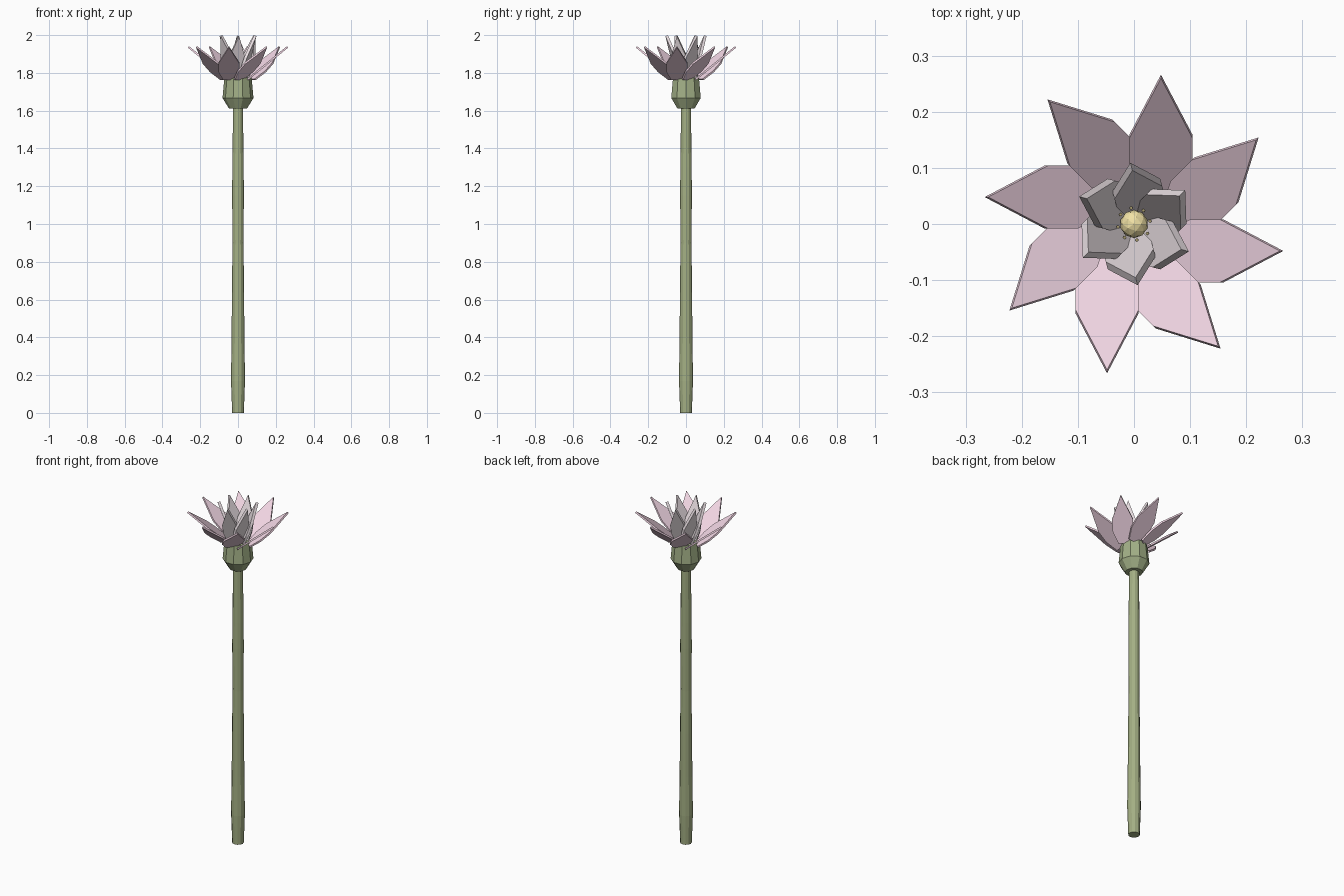
import bpy, bmesh, math
from mathutils import Vector

if "Cube" in bpy.data.objects:
    bpy.data.objects.remove(bpy.data.objects["Cube"])


def material(name, rgb):
    m = bpy.data.materials.new(name)
    m.diffuse_color = (*rgb, 1)
    m.use_nodes = True
    m.node_tree.nodes["Principled BSDF"].inputs["Base Color"].default_value = m.diffuse_color
    return m


def finish(bm, name, mat):
    bmesh.ops.recalc_face_normals(bm, faces=bm.faces)
    me = bpy.data.meshes.new(name)
    bm.to_mesh(me)
    bm.free()
    me.materials.append(mat)
    ob = bpy.data.objects.new(name, me)
    bpy.context.collection.objects.link(ob)
    return ob


def lathe(name, profile, sides, mat, centre=(0, 0)):
    """Closed faceted solid from (radius, z) pairs."""
    bm = bmesh.new()
    rings = []
    for r, z in profile:
        rings.append([bm.verts.new((centre[0] + r * math.cos(2 * math.pi * i / sides),
                                    centre[1] + r * math.sin(2 * math.pi * i / sides), z))
                      for i in range(sides)])
    for a, b in zip(rings, rings[1:]):
        for i in range(sides):
            j = (i + 1) % sides
            bm.faces.new((a[i], a[j], b[j], b[i]))
    bm.faces.new(rings[0])
    bm.faces.new(rings[-1])
    return finish(bm, name, mat)


def petal(name, angle, base, tip, offset, outline, thick, mat):
    """Flat slab running from base to tip, both (distance, z), shifted sideways."""
    a = math.radians(angle)
    out = Vector((math.cos(a), math.sin(a), 0))
    side = Vector((math.sin(a), -math.cos(a), 0))
    up = Vector((0, 0, 1))
    start = out * base[0] + up * base[1] + side * offset
    along = out * (tip[0] - base[0]) + up * (tip[1] - base[1])
    normal = along.cross(side).normalized() * thick / 2
    pts = [(u, w) for u, w in outline] + [(u, -w) for u, w in reversed(outline) if w > 0]
    bm = bmesh.new()
    layers = [[bm.verts.new(start + along * u + side * w + normal * s) for u, w in pts]
              for s in (-1, 1)]
    bm.faces.new(layers[0])
    bm.faces.new(layers[1])
    for i in range(len(pts)):
        j = (i + 1) % len(pts)
        bm.faces.new((layers[0][i], layers[0][j], layers[1][j], layers[1][i]))
    return finish(bm, name, mat)


stem_green = material("stem_green", (0.37, 0.43, 0.23))
cup_green = material("cup_green", (0.36, 0.43, 0.24))
pink = material("outer_pink", (0.88, 0.67, 0.77))
pale = material("inner_pale", (0.83, 0.75, 0.78))
olive = material("disc_yellow", (0.68, 0.62, 0.28))
yellow = material("heart_yellow", (0.88, 0.76, 0.38))
dark = material("stamen_dark", (0.38, 0.32, 0.15))

# stem and the green cup under the flower
lathe("stem", [(0.031, 0), (0.037, 0.17), (0.034, 0.4), (0.032, 0.65), (0.029, 0.9),
               (0.031, 1.15), (0.030, 1.3), (0.026, 1.63)], 12, stem_green)
lathe("flower_cup", [(0.048, 1.612), (0.082, 1.667), (0.080, 1.69), (0.072, 1.775)],
      10, cup_green)

# outer ring: eight wide spread petals
for k in range(8):
    petal(f"outer_petal_{k}", 45 * k, (0.05, 1.765), (0.263, 1.938), 0.048,
          [(0, 0.03), (0.25, 0.056), (0.5, 0.056), (1, 0)], 0.010, pink)

# inner ring: six steep petals
for k in range(6):
    petal(f"inner_petal_{k}", 45 + 60 * k, (0.018, 1.765), (0.1, 1.997), 0.022,
          [(0, 0.028), (0.25, 0.044), (0.5, 0.044), (1, 0)], 0.015, pale)

# centre disc, heart and stamens
lathe("centre_disc", [(0.045, 1.76), (0.045, 1.785), (0.035, 1.795)], 10, olive)
bm = bmesh.new()
bmesh.ops.create_icosphere(bm, subdivisions=2, radius=0.025)
bmesh.ops.translate(bm, verts=bm.verts, vec=(0, 0, 1.815))
finish(bm, "flower_heart", yellow)
for k in range(8):
    a = math.radians(45 * k + 10)
    lathe(f"stamen_{k}", [(0.003, 1.78), (0.003, 1.825)], 6, dark,
          (0.029 * math.cos(a), 0.029 * math.sin(a)))
